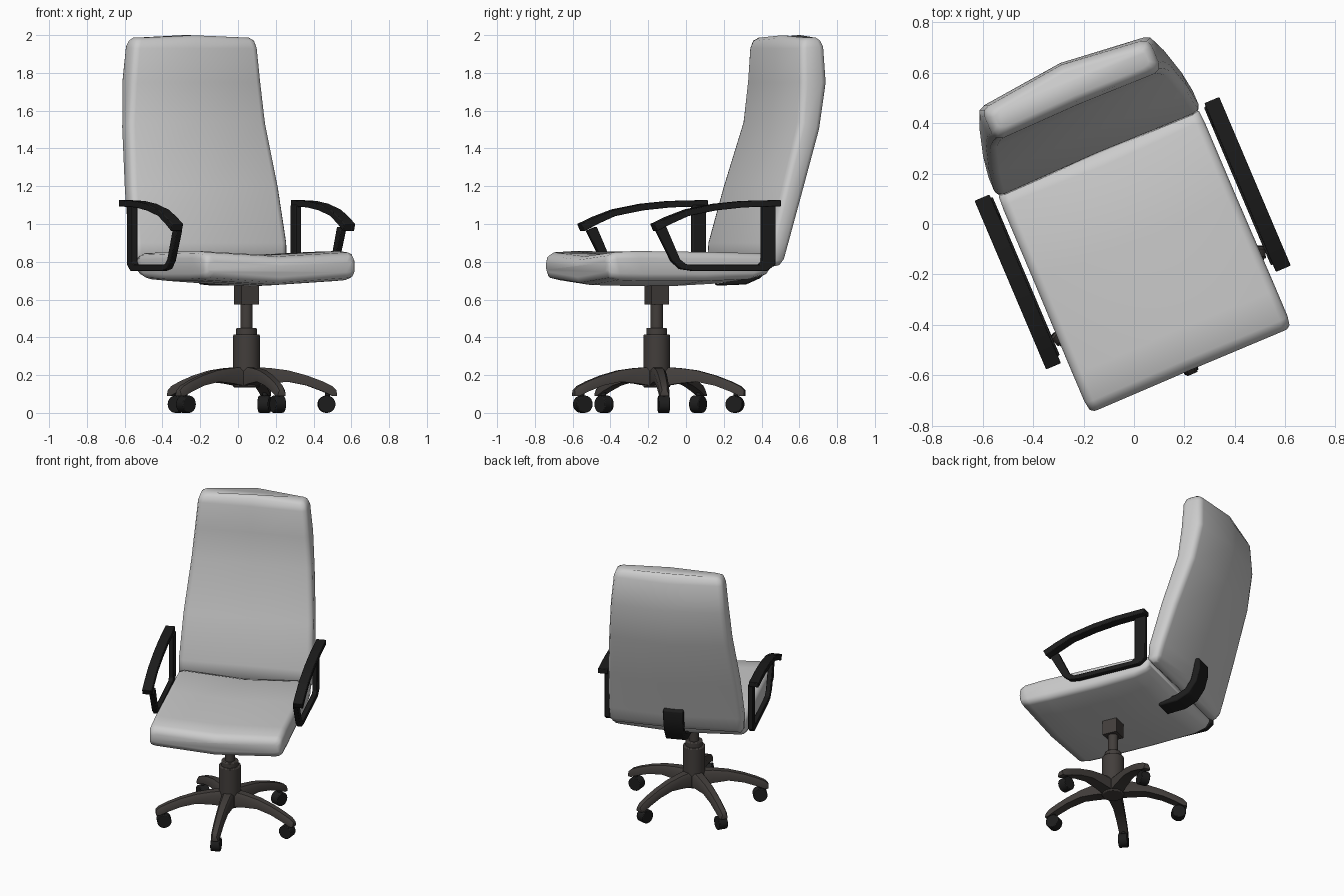
import bpy, bmesh
from math import radians, cos, sin
from mathutils import Matrix, Vector

if "Cube" in bpy.data.objects:
    bpy.data.objects.remove(bpy.data.objects["Cube"])

# the whole chair is turned 23 degrees around its column
CHAIR = Matrix.Translation((0.045, -0.155, 0)) @ Matrix.Rotation(radians(23), 4, 'Z')


def material(name, rgb):
    m = bpy.data.materials.new(name)
    m.diffuse_color = (*rgb, 1)
    m.use_nodes = True
    m.node_tree.nodes["Principled BSDF"].inputs["Base Color"].default_value = m.diffuse_color
    return m


BLACK = material("black_plastic", (0.012, 0.012, 0.012))
DARK = material("dark_base", (0.055, 0.048, 0.044))


def finish(name, bm, mat=None, matrix=CHAIR, angle=40, bevel=0):
    bmesh.ops.recalc_face_normals(bm, faces=bm.faces[:])
    me = bpy.data.meshes.new(name)
    bm.to_mesh(me)
    bm.free()
    ob = bpy.data.objects.new(name, me)
    bpy.context.collection.objects.link(ob)
    ob.matrix_world = matrix
    if mat:
        me.materials.append(mat)
    bpy.ops.object.select_all(action='DESELECT')
    ob.select_set(True)
    bpy.context.view_layer.objects.active = ob
    bpy.ops.object.shade_smooth_by_angle(angle=radians(angle))
    if bevel:
        b = ob.modifiers.new("bevel", 'BEVEL')
        b.width, b.segments, b.limit_method = bevel, 2, 'ANGLE'
    return ob


def loft(name, rings, **kw):
    """Skin a list of equal-length rings and cap both ends."""
    bm = bmesh.new()
    vs = [[bm.verts.new(p) for p in r] for r in rings]
    n = len(vs[0])
    for a, b in zip(vs, vs[1:]):
        for i in range(n):
            j = (i + 1) % n
            bm.faces.new((a[i], a[j], b[j], b[i]))
    bm.faces.new(vs[0])
    bm.faces.new(vs[-1])
    return finish(name, bm, **kw)


def cushion(name, stations, dip, bulge, crown=0):
    """Station: (face point, back point) in the side plane, and half width."""
    rings = []
    for k, (a, b, w) in enumerate(stations):
        A, B = Vector((0, *a)), Vector((0, *b))
        d = (B - A).normalized()
        up = Vector((0, 0, crown if k >= len(stations) - 2 else 0))
        half = [(w - 0.035, A), (w - 0.01, A.lerp(B, 0.07)), (w, A.lerp(B, 0.24)),
                (w, A.lerp(B, 0.76)), (w - 0.01, A.lerp(B, 0.93)), (w - 0.035, B)]
        ring = [A + d * dip + up]
        ring += [p + Vector((u, 0, 0)) for u, p in half]
        ring += [B + d * bulge + up]
        ring += [p - Vector((u, 0, 0)) for u, p in reversed(half)]
        rings.append(ring)
    return loft(name, rings, angle=60)


def strip(name, pairs, u0, u1, **kw):
    """Bar of rectangular section following pairs of side-plane points."""
    return loft(name, [[(u0, *a), (u1, *a), (u1, *b), (u0, *b)] for a, b in pairs], **kw)


def cylinder(name, r, z0, z1, mat, sides=24):
    bm = bmesh.new()
    bmesh.ops.create_cone(bm, cap_ends=True, segments=sides, radius1=r, radius2=r, depth=z1 - z0,
                          matrix=Matrix.Translation((0, 0, (z0 + z1) / 2)))
    return finish(name, bm, mat, bevel=0.006)


# seat cushion, front to back
cushion("seat", [
    ((-0.462, 0.80), (-0.458, 0.745), 0.415),
    ((-0.452, 0.832), (-0.445, 0.715), 0.43),
    ((-0.42, 0.85), (-0.39, 0.703), 0.437),
    ((-0.30, 0.857), (-0.25, 0.698), 0.437),
    ((0.10, 0.852), (0.10, 0.698), 0.435),
    ((0.43, 0.845), (0.36, 0.708), 0.435),
    ((0.475, 0.83), (0.45, 0.73), 0.432),
    ((0.485, 0.80), (0.475, 0.76), 0.42)], 0.022, 0.026)

# tall backrest, bottom to top
cushion("backrest", [
    ((0.495, 0.775), (0.535, 0.785), 0.42),
    ((0.466, 0.80), (0.556, 0.815), 0.437),
    ((0.472, 0.90), (0.582, 0.90), 0.44),
    ((0.555, 1.20), (0.668, 1.17), 0.427),
    ((0.655, 1.54), (0.778, 1.50), 0.397),
    ((0.671, 1.75), (0.826, 1.75), 0.378),
    ((0.677, 1.93), (0.818, 1.94), 0.36),
    ((0.69, 1.97), (0.803, 1.972), 0.347),
    ((0.715, 1.986), (0.785, 1.987), 0.325)], 0.006, 0.036, 0.013)

# bracket joining seat and backrest
strip("back_bracket", [
    ((0.36, 0.675), (0.36, 0.715)), ((0.49, 0.680), (0.48, 0.725)),
    ((0.575, 0.715), (0.55, 0.755)), ((0.63, 0.79), (0.59, 0.81)),
    ((0.655, 0.88), (0.61, 0.89)), ((0.655, 0.95), (0.62, 0.96))],
    -0.065, 0.065, mat=BLACK, bevel=0.008)

# armrests: loop frame and wider arm pad
FRAME = [((-0.205, 0.965), (-0.15, 0.985)), ((-0.118, 0.805), (-0.07, 0.812)),
         ((-0.068, 0.762), (-0.035, 0.787)), ((0.0, 0.752), (0.02, 0.785)),
         ((0.43, 0.752), (0.385, 0.785)), ((0.478, 0.785), (0.402, 0.80)),
         ((0.478, 1.10), (0.402, 1.10))]
PAD = [((0.492, 1.127), (0.492, 1.093)), ((0.28, 1.122), (0.28, 1.088)),
       ((0.12, 1.107), (0.12, 1.072)), ((-0.04, 1.077), (-0.04, 1.042)),
       ((-0.15, 1.038), (-0.14, 1.0)), ((-0.236, 1.0), (-0.218, 0.962))]
for side, s in (("left", -1), ("right", 1)):
    strip(side + "_arm_frame", FRAME, s * 0.455, s * 0.487, mat=BLACK, bevel=0.004)
    strip(side + "_arm_pad", PAD, s * 0.463, s * 0.527, mat=BLACK, bevel=0.004)

# column and tilt housing
cylinder("hub_column", 0.071, 0.135, 0.415, DARK)
cylinder("column_collar", 0.055, 0.40, 0.45, DARK)
cylinder("gas_lift", 0.033, 0.44, 0.60, DARK)
strip("tilt_housing", [((-0.05, 0.575), (0.05, 0.575)), ((-0.05, 0.69), (0.05, 0.69))],
      -0.05, 0.05, mat=DARK)

# five-star base with casters; the first leg points straight forward
LEG = [(0.03, 0.242, 0.14, 0.042), (0.12, 0.238, 0.155, 0.038), (0.22, 0.225, 0.165, 0.034),
       (0.32, 0.198, 0.145, 0.031), (0.40, 0.168, 0.115, 0.029), (0.455, 0.142, 0.09, 0.027),
       (0.478, 0.12, 0.09, 0.022)]
for k in range(5):
    turn = CHAIR @ Matrix.Rotation(radians(-90 + 72 * k), 4, 'Z')
    rings = [[(r, -w, zb), (r, -w, zt - 0.02), (r, -w * 0.6, zt), (r, w * 0.6, zt),
              (r, w, zt - 0.02), (r, w, zb)] for r, zt, zb, w in LEG]
    loft(f"base_leg_{k + 1}", rings, mat=DARK, matrix=turn, angle=50)
    bm = bmesh.new()
    bmesh.ops.create_cone(bm, cap_ends=True, segments=20, radius1=0.046, radius2=0.046, depth=0.06,
                          matrix=Matrix.Translation((0.425, 0, 0.046)) @ Matrix.Rotation(radians(90), 4, 'X'))
    bmesh.ops.create_cone(bm, cap_ends=True, segments=10, radius1=0.014, radius2=0.014, depth=0.08,
                          matrix=Matrix.Translation((0.43, 0, 0.085)))
    finish(f"caster_{k + 1}", bm, BLACK, turn, bevel=0.008)
